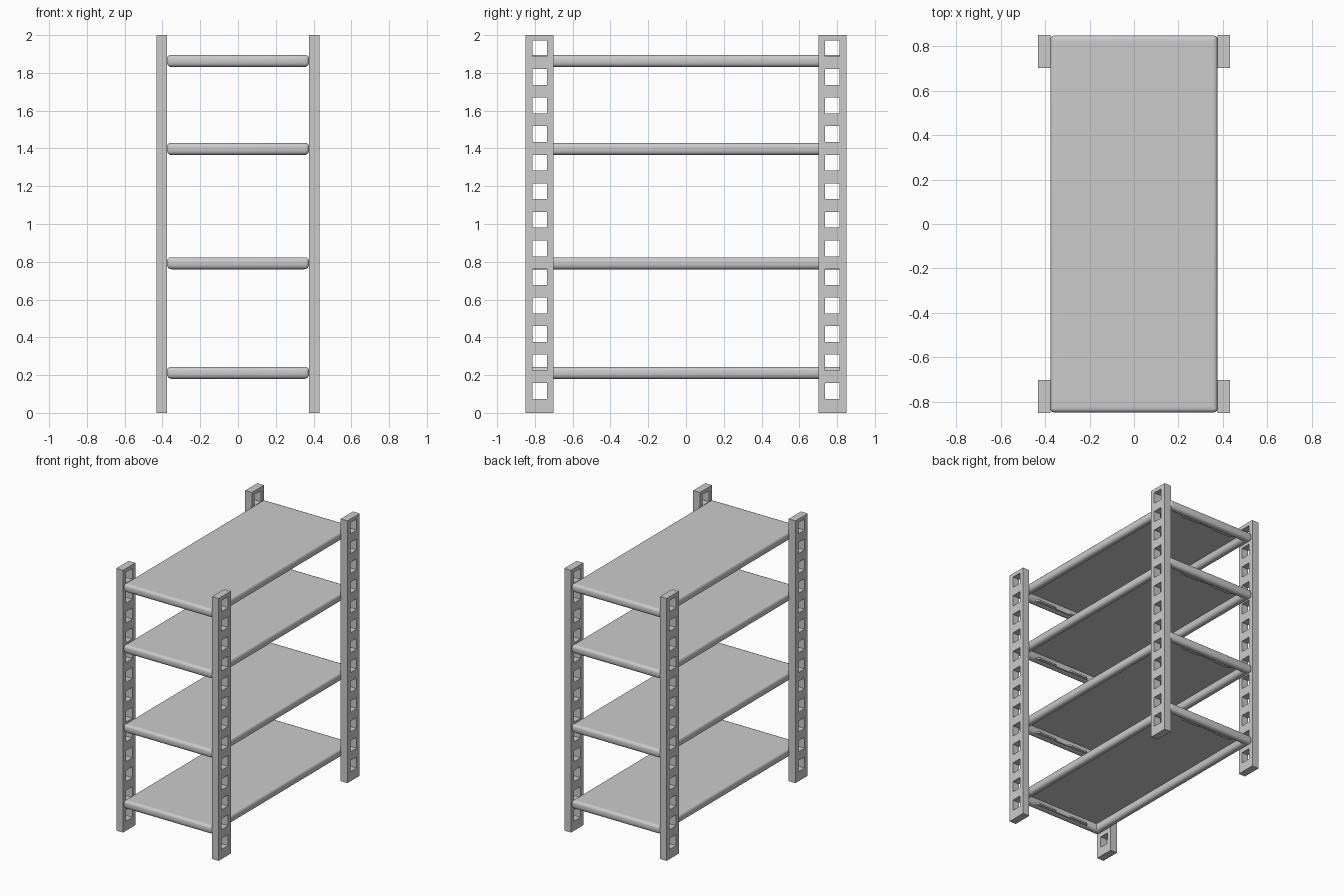
import bpy, bmesh, math

if "Cube" in bpy.data.objects:
    bpy.data.objects.remove(bpy.data.objects["Cube"])

POST_Z = 2.0
SHELF_TOPS = (0.243, 0.823, 1.428, 1.894)


def finish(bm, name, smooth=False):
    bmesh.ops.recalc_face_normals(bm, faces=bm.faces)
    mesh = bpy.data.meshes.new(name)
    bm.to_mesh(mesh)
    bm.free()
    obj = bpy.data.objects.new(name, mesh)
    bpy.context.collection.objects.link(obj)
    if smooth:
        bpy.ops.object.select_all(action='DESELECT')
        obj.select_set(True)
        bpy.context.view_layer.objects.active = obj
        bpy.ops.object.shade_smooth_by_angle(angle=math.radians(40))
        # Keep the two large panels flat shaded
        for p in obj.data.polygons:
            if len(p.vertices) > 4:
                p.use_smooth = False


# Upright with a row of square through-holes
def post(name, sx, sy):
    bm = bmesh.new()
    ys = [0.702, 0.736, 0.813, 0.85]
    zs = [0.0]
    for i in range(13):
        c = 0.115 + i * 0.1512
        zs += [c - 0.042, c + 0.042]
    zs.append(POST_Z)
    grid = [[bm.verts.new((sx * 0.375, sy * y, z)) for y in ys] for z in zs]
    for r in range(len(zs) - 1):
        for c in range(3):
            if c == 1 and r % 2 == 1:
                continue
            bm.faces.new((grid[r][c], grid[r][c + 1], grid[r + 1][c + 1], grid[r + 1][c]))
    ext = bmesh.ops.extrude_face_region(bm, geom=bm.faces[:], use_keep_orig=True)
    moved = [g for g in ext['geom'] if isinstance(g, bmesh.types.BMVert)]
    bmesh.ops.translate(bm, verts=moved, vec=(sx * 0.057, 0, 0))
    finish(bm, name)


# Rounded rectangle loop at a given inset
def ring(bm, inset, z):
    hx, hy = 0.376 - inset, 0.847 - inset
    r = max(0.018 - inset, 0.004)
    verts = []
    for sx, sy, a0 in ((1, 1, 0), (-1, 1, 90), (-1, -1, 180), (1, -1, 270)):
        for k in range(5):
            a = math.radians(a0 + k * 22.5)
            verts.append(bm.verts.new((sx * (hx - r) + r * math.cos(a),
                                       sy * (hy - r) + r * math.sin(a), z)))
    return verts


# Shelf: flat top, rolled rim all round, recessed underside
def shelf(name, top):
    profile = [(0.03, 0), (0.016, 0), (0.008, -0.003), (0.003, -0.009), (0, -0.018),
               (0, -0.040), (0.003, -0.050), (0.009, -0.058), (0.018, -0.062),
               (0.028, -0.063), (0.040, -0.061), (0.049, -0.055), (0.054, -0.046),
               (0.056, -0.034), (0.056, -0.010)]
    bm = bmesh.new()
    rings = [ring(bm, i, top + z) for i, z in profile]
    n = len(rings[0])
    for a, b in zip(rings, rings[1:]):
        for k in range(n):
            bm.faces.new((a[k], a[(k + 1) % n], b[(k + 1) % n], b[k]))
    bm.faces.new(rings[0])
    bm.faces.new(rings[-1])
    finish(bm, name, True)


# Wavy tab thickening the inside of the short rims
def tab(name, top, s):
    outline = ((-0.24, 0.798), (-0.21, 0.775), (-0.08, 0.775), (-0.05, 0.786),
               (0.05, 0.786), (0.08, 0.775), (0.21, 0.775), (0.24, 0.798))
    bm = bmesh.new()
    f = bm.faces.new([bm.verts.new((x, s * y, top - 0.056)) for x, y in outline])
    ext = bmesh.ops.extrude_face_region(bm, geom=[f], use_keep_orig=True)
    moved = [g for g in ext['geom'] if isinstance(g, bmesh.types.BMVert)]
    bmesh.ops.translate(bm, verts=moved, vec=(0, 0, 0.012))
    finish(bm, name)


for sx, side in ((-1, "left"), (1, "right")):
    for sy, end in ((-1, "front"), (1, "back")):
        post(f"{end}_{side}_post", sx, sy)

for i, top in enumerate(SHELF_TOPS, 1):
    shelf(f"shelf_{i}", top)
    tab(f"shelf_{i}_front_tab", top, -1)
    tab(f"shelf_{i}_back_tab", top, 1)
